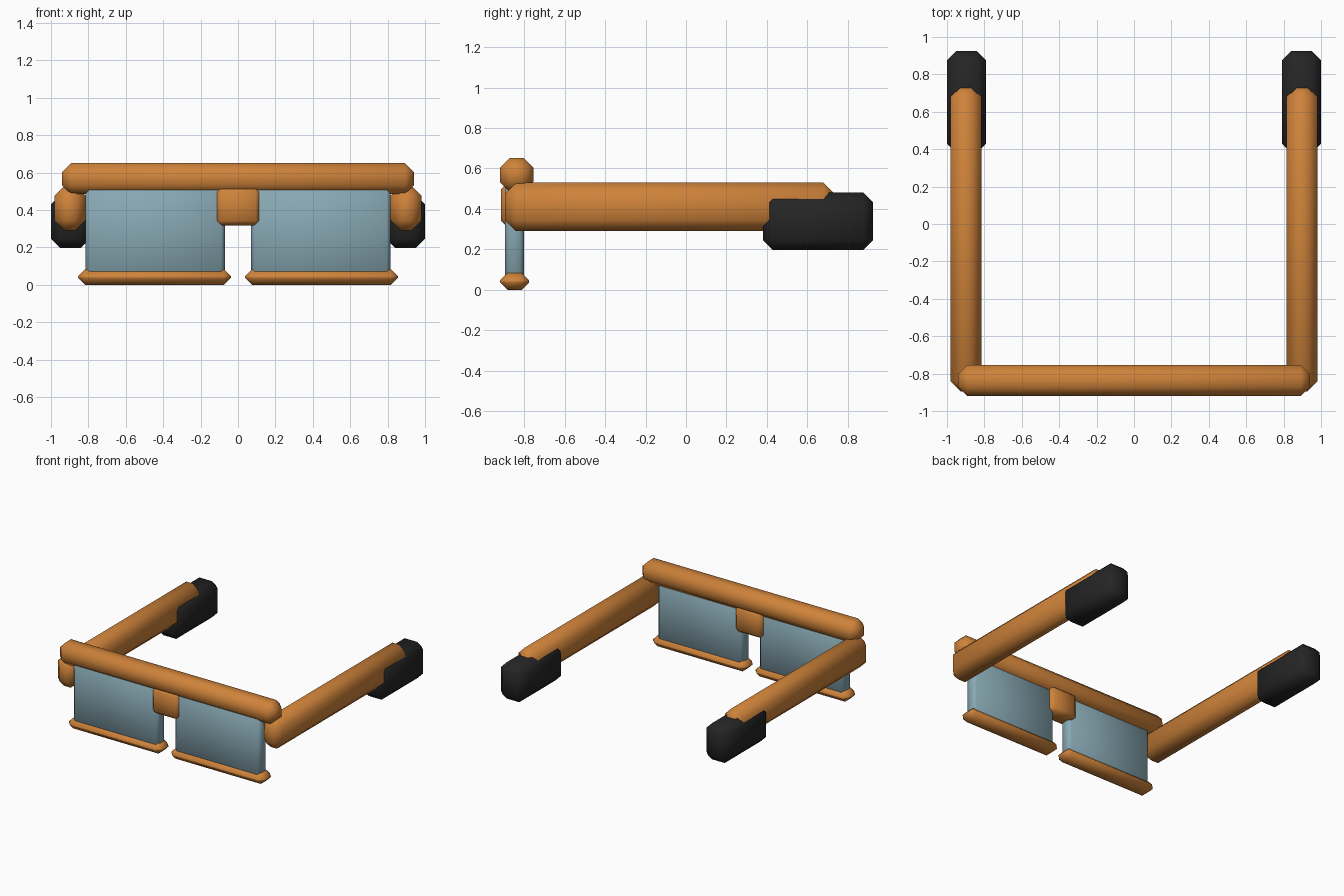
import bpy

cube = bpy.data.objects.get("Cube")
if cube:
    bpy.data.objects.remove(cube, do_unlink=True)


def make_material(name, color):
    mat = bpy.data.materials.new(name)
    mat.use_nodes = True
    mat.diffuse_color = (*color, 1)
    mat.node_tree.nodes["Principled BSDF"].inputs["Base Color"].default_value = (*color, 1)
    return mat


ORANGE = make_material("orange_frame", (0.62, 0.225, 0.042))
BLUE = make_material("blue_grey_lens", (0.25, 0.40, 0.46))
BLACK = make_material("black_tip", (0.018, 0.018, 0.018))


def soft_box(name, xs, ys, zs, bevel, mat):
    """Chamfered, smooth-shaded box spanning the given ranges."""
    spans = (xs, ys, zs)
    bpy.ops.mesh.primitive_cube_add(size=1, location=[(a + b) / 2 for a, b in spans])
    obj = bpy.context.object
    obj.name = name
    obj.scale = [b - a for a, b in spans]
    bpy.ops.object.transform_apply(location=False, rotation=False, scale=True)
    mod = obj.modifiers.new("chamfer", 'BEVEL')
    mod.width = bevel
    mod.segments = 1
    bpy.ops.object.modifier_apply(modifier=mod.name)
    bpy.ops.object.shade_smooth()
    obj.data.materials.append(mat)
    return obj


def pair(name, xs, ys, zs, bevel, mat):
    """Left part (+x) and its mirror on the right."""
    soft_box("left_" + name, xs, ys, zs, bevel, mat)
    soft_box("right_" + name, (-xs[1], -xs[0]), ys, zs, bevel, mat)


# Front frame
soft_box("brow_bar", (-0.94, 0.94), (-0.92, -0.755), (0.485, 0.652), 0.048, ORANGE)
soft_box("bridge", (-0.117, 0.117), (-0.915, -0.765), (0.318, 0.522), 0.025, ORANGE)
pair("lower_rim", (0.038, 0.855), (-0.92, -0.775), (0, 0.083), 0.037, ORANGE)
pair("lens", (0.07, 0.815), (-0.895, -0.80), (0.04, 0.55), 0.02, BLUE)

# Side arms and their ear tips
pair("arm", (0.815, 0.982), (-0.895, 0.735), (0.29, 0.53), 0.055, ORANGE)
pair("ear_tip", (0.79, 1.0), (0.38, 0.925), (0.197, 0.482), 0.05, BLACK)
